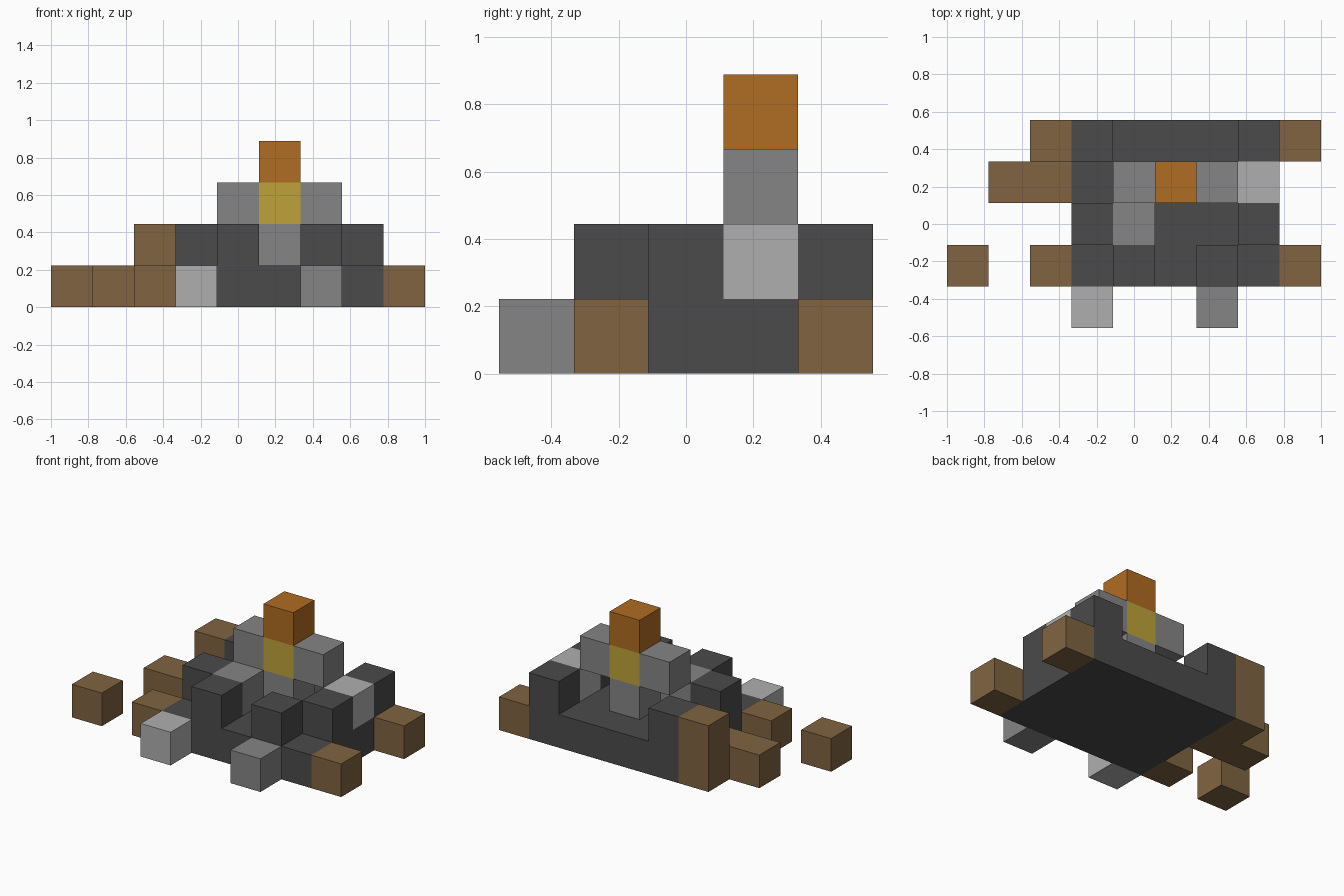
import bpy
import bmesh
from mathutils import Vector

if "Cube" in bpy.data.objects:
    bpy.data.objects.remove(bpy.data.objects["Cube"], do_unlink=True)

U = 2 / 9                               # edge length of one block
ORIGIN = Vector((-4.5, -2.5, 0))        # grid corner, in blocks


def material(name, rgb):
    mat = bpy.data.materials.new(name)
    mat.use_nodes = True
    color = (*rgb, 1)
    mat.diffuse_color = color
    mat.node_tree.nodes["Principled BSDF"].inputs["Base Color"].default_value = color
    return mat


charcoal = material("charcoal", (0.07, 0.07, 0.07))
grey = material("mid grey", (0.235, 0.235, 0.235))
pale = material("pale grey", (0.43, 0.43, 0.43))
brown = material("brown", (0.218, 0.127, 0.054))
orange = material("orange", (0.435, 0.15, 0.016))
yellow = material("yellow", (0.51, 0.365, 0.043))

# Each part is a set of grid cells (column, row, layer)
base = [(x, y, 0) for x in range(3, 8) for y in range(1, 5)]
raised = [(x, y, 1) for x, y in ((4, 1), (6, 1), (3, 2), (7, 2), (3, 4), (7, 4))]
parts = [
    ("stone_base", charcoal, base + raised),
    ("left_front_log", brown, [(8, 1, 0)]),
    ("left_back_log", brown, [(8, 4, 0)]),
    ("right_front_log", brown, [(2, 1, 0)]),
    ("right_middle_log", brown, [(1, 3, 0), (2, 3, 0)]),
    ("right_back_post", brown, [(2, 4, 0), (2, 4, 1)]),
    ("loose_log", brown, [(0, 1, 0)]),
    ("left_front_stone", grey, [(6, 0, 0)]),
    ("right_front_stone", pale, [(3, 0, 0)]),
    ("left_rim_stone", pale, [(7, 3, 1)]),
    ("right_inner_stone", grey, [(4, 2, 1)]),
    ("pillar_foot", grey, [(5, 3, 1)]),
    ("right_arm", grey, [(4, 3, 2)]),
    ("left_arm", grey, [(6, 3, 2)]),
    ("glowing_core", yellow, [(5, 3, 2)]),
    ("flame_top", orange, [(5, 3, 3)]),
]
filled = {cell for _, _, cells in parts for cell in cells}


def build(name, mat, cells):
    """Join blocks into one shell, leaving out faces hidden between blocks."""
    bm = bmesh.new()
    for cell in cells:
        center = (Vector(cell) + ORIGIN + Vector((0.5, 0.5, 0.5))) * U
        cube = bmesh.ops.create_cube(bm, size=U)["verts"]
        bmesh.ops.translate(bm, verts=cube, vec=center)
        bm.normal_update()
        hidden = []
        for face in {f for v in cube for f in v.link_faces}:
            neighbour = tuple(c + round(n) for c, n in zip(cell, face.normal))
            if neighbour in filled:
                hidden.append(face)
        bmesh.ops.delete(bm, geom=hidden, context="FACES")
    bmesh.ops.remove_doubles(bm, verts=bm.verts, dist=U / 100)
    bmesh.ops.dissolve_limit(bm, angle_limit=0.01, verts=bm.verts, edges=bm.edges)
    mesh = bpy.data.meshes.new(name)
    bm.to_mesh(mesh)
    bm.free()
    mesh.materials.append(mat)
    bpy.context.collection.objects.link(bpy.data.objects.new(name, mesh))


for part in parts:
    build(*part)
